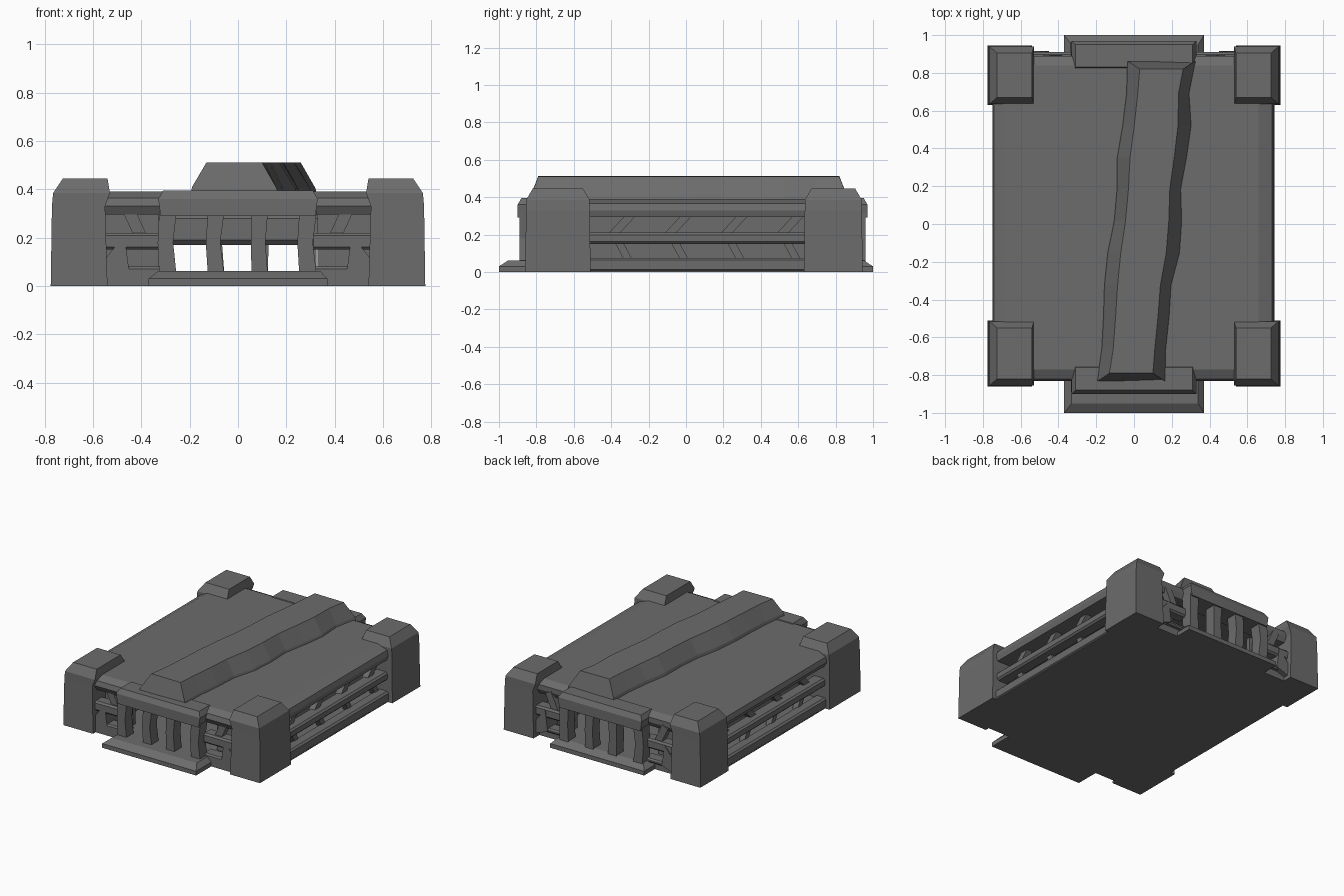
import bpy, bmesh, math, random
from mathutils import Vector

random.seed(4)
cube = bpy.data.objects.get("Cube")
if cube:
    bpy.data.objects.remove(cube, do_unlink=True)

stone = bpy.data.materials.new("dark grey stone")
stone.use_nodes = True
GREY = (0.15, 0.15, 0.15, 1)
stone.diffuse_color = GREY
stone.node_tree.nodes["Principled BSDF"].inputs["Base Color"].default_value = GREY


def loft(name, rings):
    """Skin a list of equally long point rings and cap both ends."""
    bm = bmesh.new()
    loops = [[bm.verts.new(p) for p in ring] for ring in rings]
    for a, b in zip(loops, loops[1:]):
        for i in range(len(a)):
            j = (i + 1) % len(a)
            bm.faces.new((a[i], a[j], b[j], b[i]))
    bm.faces.new(loops[0])
    bm.faces.new(loops[-1])
    bmesh.ops.recalc_face_normals(bm, faces=bm.faces)
    mesh = bpy.data.meshes.new(name)
    bm.to_mesh(mesh)
    bm.free()
    mesh.materials.append(stone)
    obj = bpy.data.objects.new(name, mesh)
    bpy.context.collection.objects.link(obj)
    return obj


def rect(x0, x1, y0, y1, z):
    return [(x0, y0, z), (x1, y0, z), (x1, y1, z), (x0, y1, z)]


def block(name, x, y, z, chip=0.0):
    """Box between two x, y and z limits with optional chipped edges."""
    obj = loft(name, [rect(*x, *y, z[0]), rect(*x, *y, z[1])])
    if chip:
        mod = obj.modifiers.new("chipped edges", 'BEVEL')
        mod.width = chip
        mod.segments = 1
    return obj


def brace(name, a, b, size):
    """Square bar running from a to b."""
    a, b = Vector(a), Vector(b)
    d = (b - a).normalized()
    side = d.cross(Vector((0, 0, 1))).normalized() * size
    up = side.cross(d).normalized() * size
    return loft(name, [[p + side + up, p - side + up, p - side - up, p + side - up]
                       for p in (a, b)])


# Floor and roof slabs
block("floor", (-0.74, 0.74), (-0.83, 0.88), (0, 0.06))
loft("roof", [rect(-0.73, 0.73, -0.81, 0.87, 0.295),
              rect(-0.75, 0.74, -0.83, 0.89, 0.33),
              rect(-0.74, 0.73, -0.82, 0.89, 0.365),
              rect(-0.69, 0.66, -0.77, 0.84, 0.39)])

for s, side in ((-1, "right"), (1, "left")):
    # Corner towers with sloped caps
    for y0, y1, end in ((-0.86, -0.51, "front"), (0.63, 0.945, "back")):
        def ring(xi, xo, d, z):
            return rect(s * xi, s * xo, y0 + d, y1 - d, z)
        loft(f"{end}_{side}_tower", [ring(0.54, 0.775, 0, 0), ring(0.55, 0.77, 0.005, 0.33),
                                     ring(0.53, 0.765, 0.005, 0.385),
                                     ring(0.54, 0.725, 0.04, 0.445)])
        # Flared foot beside the tower
        f = -1 if end == "front" else 1
        ye = (y0 if f < 0 else y1) - f * 0.03
        loft(f"{end}_{side}_foot",
             [[(s * 0.56, ye, 0.02), (s * 0.45, ye, 0.06), (s * 0.47, ye, 0.21), (s * 0.56, ye, 0.1)],
              [(s * 0.56, ye - f * 0.12, 0.02), (s * 0.45, ye - f * 0.12, 0.06),
               (s * 0.47, ye - f * 0.12, 0.21), (s * 0.56, ye - f * 0.12, 0.1)]])

    # Long side rails, recessed wall and braces
    block(f"{side}_middle_rail", sorted((s * 0.64, s * 0.735)), (-0.55, 0.66), (0.15, 0.21), 0.012)
    block(f"{side}_bottom_rail", sorted((s * 0.66, s * 0.745)), (-0.55, 0.66), (0, 0.075), 0.012)
    block(f"{side}_inner_wall", sorted((s * 0.44, s * 0.48)), (-0.7, 0.75), (0.05, 0.3))
    for i in range(4):
        y = -0.4 + i * 0.3
        brace(f"{side}_upper_brace_{i}", (s * 0.66, y, 0.19), (s * 0.66, y + 0.12, 0.32), 0.022)
        brace(f"{side}_lower_brace_{i}", (s * 0.66, y + 0.1, 0.05), (s * 0.66, y + 0.03, 0.18), 0.02)

    # End wall rails between the porches and the towers
    for y0, end in ((-0.83, "front"), (0.82, "back")):
        block(f"{end}_{side}_rail", sorted((s * 0.3, s * 0.58)), (y0, y0 + 0.09), (0.15, 0.22), 0.012)
        block(f"{end}_{side}_sill", sorted((s * 0.3, s * 0.58)), (y0, y0 + 0.09), (0.05, 0.08), 0.01)
        yw = y0 + 0.12 if y0 < 0 else y0 - 0.07
        block(f"{end}_{side}_recess", sorted((s * 0.33, s * 0.58)), (yw, yw + 0.03), (0.05, 0.3))
        brace(f"{end}_{side}_brace", (s * 0.4, y0 + 0.05, 0.2), (s * 0.46, y0 + 0.05, 0.33), 0.025)

# Porches: lintel, four pillars and a step at each end
for f, face, end in ((-1, -0.9, "front"), (1, 0.97, "back")):
    inner = face - f * 0.16
    lo, hi = sorted((face, inner))
    loft(f"{end}_lintel", [rect(-0.32, 0.32, lo, hi, 0.29), rect(-0.33, 0.33, lo, hi, 0.36),
                           rect(-0.31, 0.31, lo + 0.02, hi - 0.02, 0.395)])
    for i, x in enumerate((-0.29, -0.09, 0.09, 0.29)):
        w = 0.034 if abs(x) < 0.2 else 0.036
        a, b = sorted((face - f * 0.01, face - f * 0.09))
        t = random.uniform(-0.012, 0.012)
        loft(f"{end}_pillar_{i}", [rect(x - w, x + w, a, b, 0.04),
                                   rect(x - w + t, x + w - 0.008 + t, a, b, 0.18),
                                   rect(x - w, x + w, a, b, 0.31)])
    lo, hi = sorted((f, f * 0.8))
    cut_lo, cut_hi = sorted((f * 0.95, f * 0.8))
    loft(f"{end}_step", [rect(-0.37, 0.37, lo, hi, 0), rect(-0.37, 0.37, lo, hi, 0.03),
                         rect(-0.33, 0.34, cut_lo, cut_hi, 0.062)])

# Hanging beam under the roof, inside
block("inner_beam", (-0.46, 0.46), (0.1, 0.2), (0.17, 0.3), 0.02)

# Crooked ridge beam laid across the roof
rings = []
COUNT = 10
for i in range(COUNT + 1):
    t = i / COUNT
    y, x = -0.83 + 1.69 * t, -0.015 + 0.16 * t
    end = i in (0, COUNT)
    l, r = (0, 0) if end else (random.uniform(-0.015, 0.015), random.uniform(-0.02, 0.015))
    yt = y + 0.04 * ((i == 0) - (i == COUNT))
    rings.append([(x - 0.185 + l, y, 0.37), (x + 0.185 + r, y, 0.37),
                  (x + 0.175 + r, y, 0.405), (x + 0.115 + r / 2, yt, 0.51),
                  (x - 0.115 + l / 2, yt, 0.512), (x - 0.175 + l, y, 0.41)])
loft("ridge_beam", rings)
